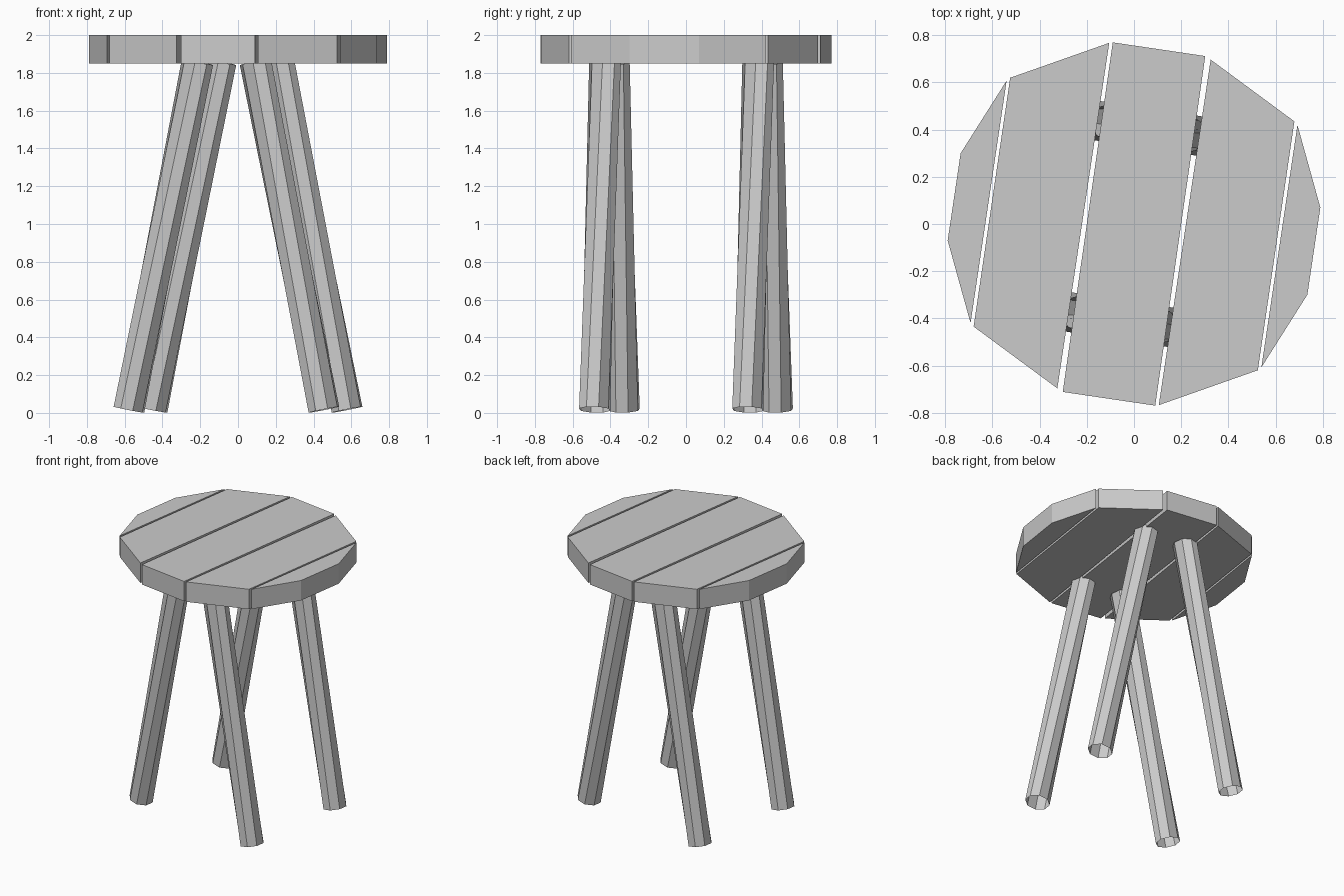
import bpy, bmesh, math
from mathutils import Vector

if "Cube" in bpy.data.objects:
    bpy.data.objects.remove(bpy.data.objects["Cube"])

TURN = math.radians(-8.6)      # the whole stool is turned slightly about z
TWIST = math.radians(22.5)     # legs twist a little along their length
R = 0.085


def finish(bm, name):
    bmesh.ops.recalc_face_normals(bm, faces=bm.faces)
    mesh = bpy.data.meshes.new(name)
    bm.to_mesh(mesh)
    bm.free()
    obj = bpy.data.objects.new(name, mesh)
    bpy.context.collection.objects.link(obj)
    return obj


def plank(name, outline, z0=1.85, z1=2.0):
    bm = bmesh.new()
    face = bm.faces.new([bm.verts.new((x, y, z0)) for x, y in outline])
    new = bmesh.ops.extrude_face_region(bm, geom=[face], use_keep_orig=True)
    top = [g for g in new["geom"] if isinstance(g, bmesh.types.BMVert)]
    bmesh.ops.translate(bm, verts=top, vec=(0, 0, z1 - z0))
    finish(bm, name)


def leg(name, sx, sy):
    # open eight-sided tube, splayed sideways, ends square to its axis
    foot = Vector((sx * 0.522, sy * 0.41, 0.017))
    head = Vector((sx * 0.155, sy * 0.41, 1.858))
    axis = (head - foot).normalized()
    side = Vector((0, 1, 0))
    across = side.cross(axis)
    bm = bmesh.new()
    rings = []
    for centre, spin in ((foot, 0.0), (head, TWIST)):
        ring = []
        for i in range(8):
            a = math.tau * (i + 0.5) / 8 + spin
            ring.append(bm.verts.new(centre + R * (math.cos(a) * across + math.sin(a) * side)))
        rings.append(ring)
    low, high = rings
    for i in range(8):
        j = (i + 1) % 8
        bm.faces.new((low[i], low[j], high[j], high[i]))
    obj = finish(bm, name)
    obj.rotation_euler.z = TURN


# Seat planks: each side plank is repeated by a half turn
end = [(-0.79, -0.07), (-0.735, 0.30), (-0.54, 0.608), (-0.693, -0.42)]
inner = [(-0.525, 0.62), (-0.105, 0.768), (-0.325, -0.697), (-0.68, -0.435)]
middle = [(-0.09, 0.77), (0.302, 0.712), (0.09, -0.77), (-0.302, -0.712)]
plank("seat_middle_plank", middle)
for label, s in (("left", 1), ("right", -1)):
    plank(f"seat_{label}_inner_plank", [(s * x, s * y) for x, y in inner])
    plank(f"seat_{label}_end_plank", [(s * x, s * y) for x, y in end])

# Legs
for fb, sy in (("front", -1), ("back", 1)):
    for lr, sx in (("left", -1), ("right", 1)):
        leg(f"{fb}_{lr}_leg", sx, sy)
